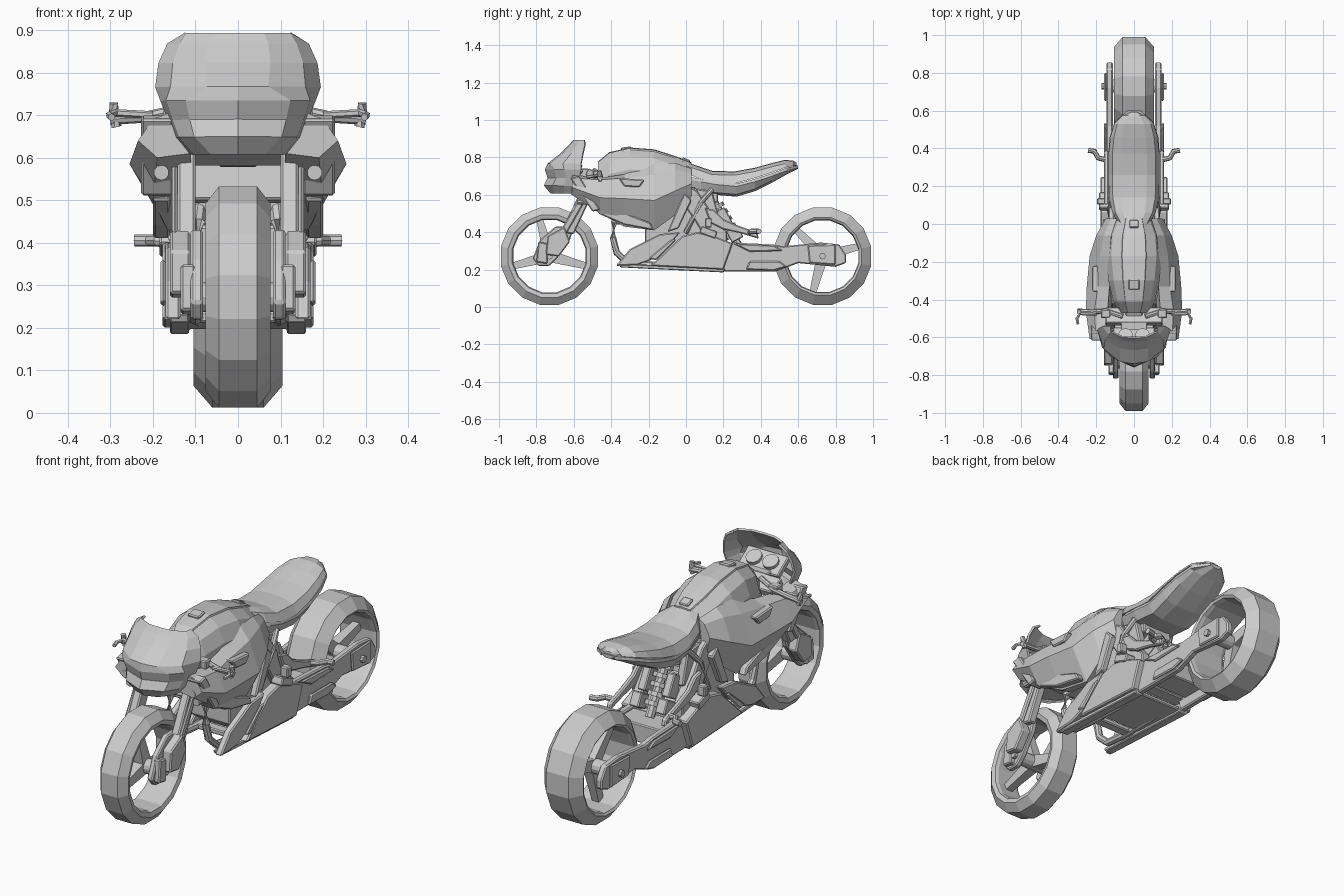
import bpy, bmesh, math
from mathutils import Vector, Matrix

def make(name, verts, faces, mirror=False, bevel=0, solid=0):
    bm = bmesh.new()
    vs = [bm.verts.new(v) for v in verts]
    for f in faces:
        bm.faces.new([vs[i] for i in f])
    if solid or mirror is None:
        bmesh.ops.remove_doubles(bm, verts=bm.verts, dist=1e-5)
    bmesh.ops.recalc_face_normals(bm, faces=bm.faces)
    me = bpy.data.meshes.new(name)
    bm.to_mesh(me); bm.free()
    ob = bpy.data.objects.new(name, me)
    bpy.context.collection.objects.link(ob)
    if solid:
        m = ob.modifiers.new("solid", 'SOLIDIFY'); m.thickness = solid; m.offset = 0
    if bevel:
        m = ob.modifiers.new("bevel", 'BEVEL'); m.width = bevel; m.segments = 1
    if mirror:
        ob.modifiers.new("mirror", 'MIRROR').use_clip = False
    return ob

def loft(name, rings, mirror=False, caps=True, loop=False, bevel=0):
    n = len(rings[0]); k = len(rings)
    faces = [(a*n+i, a*n+(i+1) % n, (a+1) % k*n+(i+1) % n, (a+1) % k*n+i)
             for a in range(k if loop else k-1) for i in range(n)]
    if caps and not loop:
        faces += [tuple(range(n)), tuple(range((k-1)*n, k*n))]
    return make(name, [p for r in rings for p in r], faces, mirror, bevel)

def plate(name, yz, x0, x1, mirror=True, bevel=0.006):
    return loft(name, [[(x, y, z) for y, z in yz] for x in (x0, x1)], mirror, bevel=bevel)

def box(name, c, s, rot=0, mirror=False, bevel=0.005):
    m = Matrix.Translation(c) @ Matrix.Rotation(math.radians(rot), 4, 'X')
    q = [(-.5, -.5), (.5, -.5), (.5, .5), (-.5, .5)]
    return loft(name, [[m @ Vector((x*s[0], y*s[1], h*s[2])) for x, y in q] for h in (-.5, .5)], mirror, bevel=bevel)

def tube(name, pts, r, mirror=True, n=8):
    pts = [Vector(p) for p in pts]; rings = []
    for i, p in enumerate(pts):
        d = pts[min(i+1, len(pts)-1)] - pts[max(i-1, 0)]
        m = d.to_track_quat('Z', 'X').to_matrix()
        rings.append([p + m @ Vector((r*math.cos(2*math.pi*j/n), r*math.sin(2*math.pi*j/n), 0)) for j in range(n)])
    return loft(name, rings, mirror)

def section(y, half):
    # closed ring from a right half outline, top to bottom, both ends on x = 0
    return [(x, y, z) for x, z in half] + [(-x, y, z) for x, z in half[-2:0:-1]]

def wheel(name, y, prof, hub, angles):
    zc, n = 0.272, 16
    full = prof + [(-x, r) for x, r in prof[::-1]]
    rings = [[(x, y+r*math.cos(a), zc+r*math.sin(a)) for x, r in full]
             for a in (2*math.pi*(i+.5)/n for i in range(n))]
    loft(name + "_tyre", rings, loop=True)
    tube(name + "_hub", [(-hub, y, zc), (hub, y, zc)], .035, False, 12)
    for i, a in enumerate(angles):
        a = math.radians(a); d = Vector((0, math.cos(a), math.sin(a))); s = Vector((0, -d.z, d.y))
        c = Vector((0, y, zc)); rr = []
        for r, w, t in ((.02, .03, .025), (.198, .018, .018)):
            rr.append([c+d*r+s*u*w+Vector((v*t, 0, 0)) for u, v in ((-1, -1), (1, -1), (1, 1), (-1, 1))])
        loft(f"{name}_spoke_{i+1}", rr)

# Wheels
wheel("front_wheel", -.73, [(.045, .265), (.076, .225), (.07, .203), (.055, .197)], .10, (-15, 105, 195))
wheel("rear_wheel", .73, [(.06, .265), (.105, .212), (.098, .2), (.08, .195)], .13, (15, 135, 255))

# Fuel tank with raised spine and filler caps
tank = [(-.47, .77, .08), (-.41, .82, .11), (-.30, .845, .135), (-.17, .835, .15), (-.06, .80, .14), (.03, .765, .10)]
loft("fuel_tank", [section(y, [(0, t), (.45*w, t-.004), (.8*w, t-.04), (w, t-.11), (.85*w, .62), (0, .62)]) for y, t, w in tank])
loft("tank_spine", [section(y, [(0, t+.008), (.42*w, t+.004), (.5*w, t-.03), (0, t-.03)]) for y, t, w in tank])
box("filler_cap", (0, -.32, .848), (.06, .055, .016), 8)
box("tank_latch", (0, 0, .785), (.05, .045, .016), -22)

# Side fairings
fair = [(-.61, (.15, .71), (.20, .69), (.235, .64), (.19, .60)),
        (-.46, (.14, .69), (.21, .68), (.255, .585), (.20, .50)),
        (-.33, (.13, .71), (.19, .69), (.25, .58), (.165, .43)),
        (-.17, (.13, .77), (.18, .71), (.235, .57), (.15, .41)),
        (-.06, (.12, .77), (.16, .73), (.20, .62), (.15, .49)),
        (.03, (.09, .74), (.12, .72), (.15, .66), (.13, .58))]
loft("side_fairing", [[(x, y, z) for x, z in r] + [(.11, y, r[-1][1]+.01)] for y, *r in fair], True)
# Air intake and lamps on each fairing front
plate("intake_panel", [(-.62, .69), (-.57, .70), (-.46, .52), (-.50, .51)], .152, .228)
for i, (y, z) in enumerate(((-.60, .618), (-.568, .565))):
    tube(f"intake_lamp_{i+1}", [(.18, y+.05, z), (.18, y-.012, z)], .018, True, 10)
plate("fairing_lower_blade", [(-.47, .50), (-.33, .44), (-.17, .41), (-.19, .45), (-.32, .50), (-.45, .56)], .16, .20)
plate("fairing_side_vent", [(-.36, .69), (-.22, .68), (-.25, .64), (-.33, .645)], .16, .222)
plate("rear_fairing_fin", [(-.10, .40), (-.04, .42), (.03, .57), (-.01, .61)], .13, .165)

# Nose cowl and windscreen
rows = [(.89, (0, -.60), (.06, -.597), (.12, -.57), (.122, -.54)),
        (.865, (0, -.62), (.07, -.615), (.135, -.58), (.163, -.54)),
        (.82, (0, -.665), (.075, -.655), (.15, -.61), (.183, -.55)),
        (.765, (0, -.735), (.07, -.725), (.155, -.655), (.19, -.56)),
        (.735, (0, -.75), (.12, -.70), (.165, -.65), (.178, -.56)),
        (.69, (0, -.735), (.11, -.69), (.15, -.64), (.16, -.57)),
        (.65, (0, -.755), (.10, -.71), (.135, -.65), (.145, -.58)),
        (.61, (0, -.72), (.06, -.70), (.10, -.65), (.11, -.60))]
vs = [(x, y, z) for z, *p in rows for x, y in [(-a, b) for a, b in p[:0:-1]] + p]
make("nose_cowl", vs, [(r*7+i, r*7+i+1, r*7+i+8, r*7+i+7) for r in range(7) for i in range(6)], solid=.01)
loft("nose_underside", [[(-.10, -.66, z), (0, -.71, z), (.10, -.66, z), (.11, -.57, z), (-.11, -.57, z)] for z in (.615, .66)])
# Dashboard with twin gauges
box("dashboard", (0, -.60, .75), (.22, .11, .03), -35)
box("dashboard_bracket", (0, -.57, .70), (.14, .10, .08))
for s in (-1, 1):
    tube("gauge_left" if s < 0 else "gauge_right", [(s*.045, -.605, .74), (s*.045, -.585, .775)], .038, False, 12)

# Handlebars, grips and levers
tube("handlebar", [(.06, -.49, .73), (.15, -.46, .71), (.22, -.465, .695), (.30, -.46, .69)], .013)
tube("grip_end", [(.285, -.46, .672), (.292, -.46, .70), (.292, -.465, .728)], .012, True, 6)
tube("lever", [(.20, -.48, .70), (.285, -.475, .705), (.302, -.50, .70), (.297, -.53, .695)], .009, True, 6)
box("handlebar_clamp", (.15, -.475, .71), (.05, .045, .04), 0, True)
box("triple_clamp", (0, -.49, .705), (.30, .09, .04), -25)
box("lower_clamp", (0, -.535, .61), (.26, .08, .03), -25)
box("steering_head", (0, -.46, .66), (.09, .10, .14), 25)

# Front fork, brake plates and axle
plate("fork_leg", [(-.52, .71), (-.46, .69), (-.60, .39), (-.67, .40)], .10, .142)
plate("fork_guard", [(-.56, .60), (-.52, .60), (-.635, .40), (-.67, .41)], .142, .155)
plate("fork_lower", [(-.70, .43), (-.60, .43), (-.62, .36), (-.69, .26), (-.73, .22), (-.79, .22), (-.82, .26), (-.78, .36)], .082, .112)
plate("brake_caliper", [(-.74, .38), (-.65, .43), (-.62, .35), (-.68, .27), (-.75, .28)], .112, .16)
plate("caliper_cover", [(-.79, .35), (-.74, .34), (-.74, .23), (-.80, .24)], .10, .135)
tube("front_axle", [(-.13, -.73, .272), (.13, -.73, .272)], .018, False)

# Radiator, engine and frame
box("radiator", (0, -.42, .58), (.24, .04, .17), -12)
box("engine_upper", (0, -.16, .54), (.22, .42, .20))
plate("engine_block", [(-.22, .44), (.12, .50), (.20, .34), (.16, .23), (-.12, .23), (-.22, .30)], -.11, .11, False)
plate("frame_spar", [(-.04, .68), (.06, .62), (.14, .50), (.22, .40), (.22, .32), (.12, .34), (.05, .46), (-.02, .56)], .085, .135)
tube("frame_strut", [(.02, .0, .40), (.12, .0, .40), (.13, .08, .56), (.11, .14, .63)], .014)
plate("seat_stay", [(.0, .64), (.14, .62), (.18, .47), (.13, .46), (.09, .56), (.02, .58)], .07, .11)

# Exhaust loops under the engine
tube("exhaust_pipe", [(.09, -.34, .50), (.095, -.385, .45), (.10, -.39, .37), (.10, -.37, .29), (.10, -.31, .235), (.10, -.2, .225), (.09, .14, .22)], .018)

# Lower cowls and belly
plate("lower_cowl_front", [(-.375, .22), (-.30, .31), (-.14, .39), (-.03, .40), (-.09, .33), (-.19, .25), (-.26, .225)], .135, .17)
plate("lower_cowl_rear", [(-.19, .22), (-.02, .38), (.06, .40), (.15, .38), (.25, .34), (.20, .20)], .125, .178)
plate("lower_cowl_rib", [(-.20, .26), (-.08, .36), (-.05, .36), (-.16, .25)], .17, .182)
plate("belly_rail", [(-.36, .232), (-.35, .212), (.20, .185), (.21, .205)], .115, .16, bevel=.004)
box("belly_pan", (0, .04, .215), (.24, .30, .02), -3)
box("belly_front_bar", (0, -.16, .225), (.24, .05, .025))
box("cowl_step", (.155, .12, .40), (.06, .09, .04), -20, True)

# Swingarm
plate("swingarm", [(.17, .33), (.24, .345), (.46, .335), (.52, .325), (.72, .345), (.82, .335), (.855, .28), (.855, .235),
                   (.80, .215), (.60, .235), (.48, .19), (.20, .19)], .112, .145)
plate("swingarm_top_rib", [(.25, .34), (.47, .33), (.52, .30), (.34, .295)], .145, .16)
plate("swingarm_lower_rib", [(.34, .245), (.50, .245), (.54, .215), (.47, .195), (.32, .20)], .145, .16)
plate("axle_plate", [(.65, .33), (.80, .335), (.80, .225), (.66, .235)], .145, .158)
tube("rear_axle", [(-.172, .73, .272), (.172, .73, .272)], .017, False)
box("swingarm_bridge", (0, .30, .285), (.24, .13, .09))
box("swingarm_pivot", (0, .19, .28), (.27, .07, .08))

# Rear shock and linkage
tube("shock_body", [(0, .28, .33), (0, .14, .58)], .022, False)
for i in range(5):
    c = Vector((0, .25, .386)).lerp(Vector((0, .165, .535)), i/4); d = Vector((0, -.0055, .0095))
    tube(f"shock_coil_{i+1}", [c-d, c+d], .042, False, 10)
box("shock_reservoir", (.065, .20, .47), (.04, .07, .11), 28, True)
box("shock_mount", (0, .13, .59), (.16, .08, .06))
box("linkage_block", (.07, .26, .39), (.05, .07, .07), 28, True)

# Footpegs and rearset brackets
plate("footpeg_bracket", [(.10, .53), (.15, .52), (.20, .47), (.28, .435), (.38, .40), (.39, .365), (.29, .395), (.20, .415), (.13, .45)], .135, .16)
tube("footpeg", [(.15, .34, .40), (.19, .35, .405), (.21, .385, .405), (.243, .39, .405)], .014)
box("heel_tab", (.175, .12, .45), (.04, .035, .05), 0, True)

# Seat cushion and tail shell
seat = [(.0, .775, .72, .08), (.06, .755, .69, .115), (.14, .728, .672, .132), (.26, .725, .66, .135), (.37, .745, .69, .135),
        (.46, .77, .72, .125), (.53, .787, .745, .105), (.575, .782, .755, .06), (.592, .77, .76, .025)]
loft("seat_cushion", [section(y, [(0, t), (.5*w, t-.003), (.85*w, t-.02), (w, b), (0, b)]) for y, t, b, w in seat])
tail = [(.0, .70, .61, .085), (.08, .685, .61, .115), (.16, .67, .60, .13), (.27, .66, .59, .13), (.37, .685, .62, .132),
        (.46, .715, .665, .125), (.54, .745, .71, .10), (.60, .758, .74, .035)]
loft("tail_shell", [section(y, [(0, t), (w, t), (1.03*w, t-.015), (.85*w, b+.012), (.4*w, b), (0, b)]) for y, t, b, w in tail])
